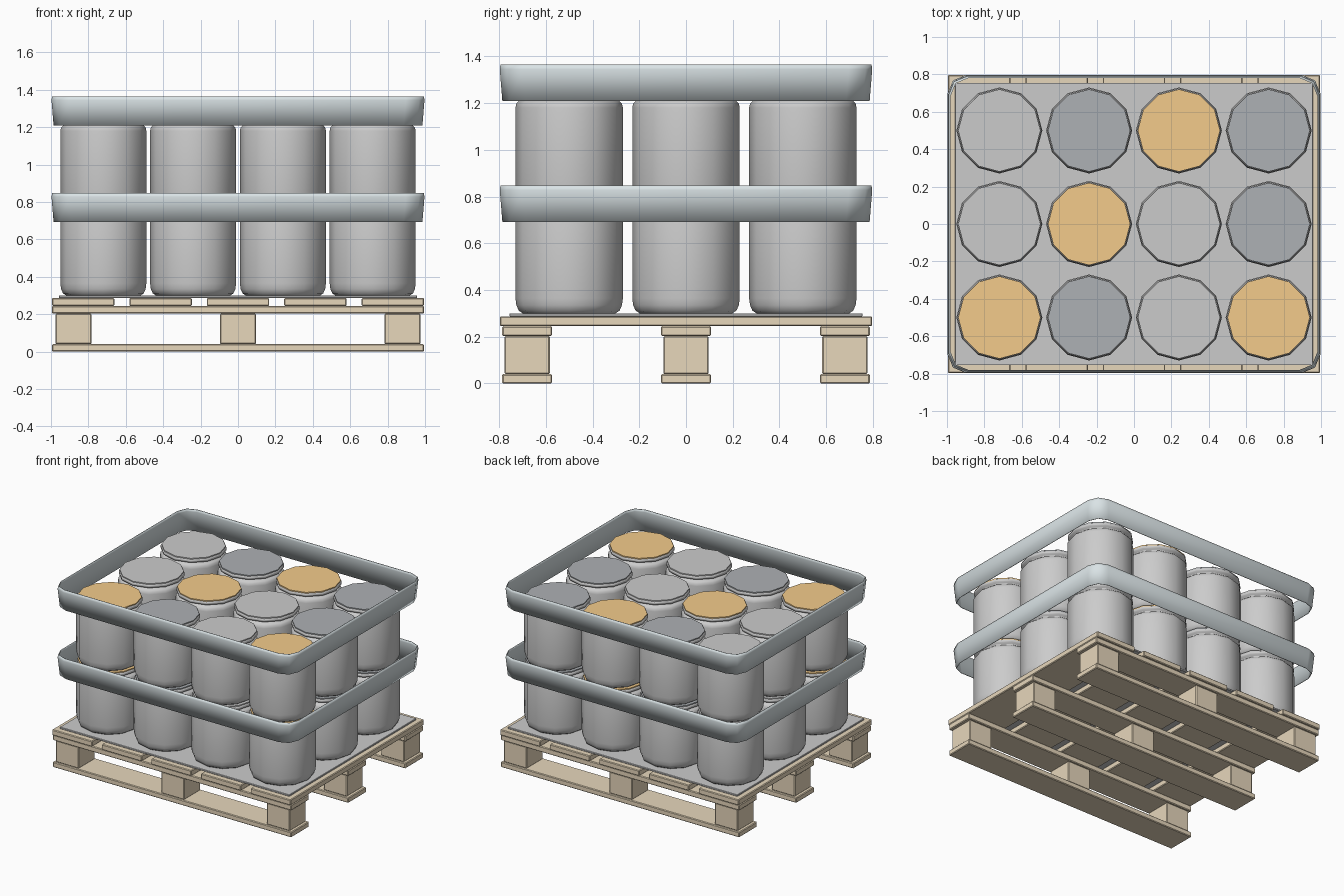
import bpy, bmesh, math

if "Cube" in bpy.data.objects:
    bpy.data.objects.remove(bpy.data.objects["Cube"])


def material(name, rgb):
    m = bpy.data.materials.new(name)
    m.diffuse_color = (*rgb, 1)
    m.use_nodes = True
    m.node_tree.nodes["Principled BSDF"].inputs["Base Color"].default_value = m.diffuse_color
    return m


WOOD = material("wood", (0.80, 0.68, 0.50))
BAND = material("band_blue_grey", (0.70, 0.77, 0.79))
ORANGE = material("lid_orange", (0.90, 0.60, 0.26))
DARK = material("lid_dark", (0.42, 0.44, 0.46))


def add(name, mesh, mat=None, loc=(0, 0, 0)):
    ob = bpy.data.objects.new(name, mesh)
    ob.location = loc
    if mat and not mesh.materials:
        mesh.materials.append(mat)
    bpy.context.collection.objects.link(ob)
    return ob


def box(name, x, y, z, mat=None, bevel=0.005):
    bm = bmesh.new()
    bmesh.ops.create_cube(bm, size=1)
    for v in bm.verts:
        v.co = [lo + (c + 0.5) * (hi - lo) for c, (lo, hi) in zip(v.co, (x, y, z))]
    bmesh.ops.bevel(bm, geom=bm.edges[:], offset=bevel, segments=1, affect='EDGES')
    me = bpy.data.meshes.new(name)
    bm.to_mesh(me)
    bm.free()
    return add(name, me, mat)


def lathe(name, profile, sides=12):
    """Closed solid of revolution from (radius, height) points, bottom to top."""
    bm = bmesh.new()
    rings = [[bm.verts.new((r * math.cos(2 * math.pi * i / sides),
                            r * math.sin(2 * math.pi * i / sides), z))
              for i in range(sides)] for r, z in profile]
    for a, b in zip(rings, rings[1:]):
        for i in range(sides):
            j = (i + 1) % sides
            bm.faces.new((a[i], a[j], b[j], b[i])).smooth = True
    bm.faces.new(rings[0][::-1])
    bm.faces.new(rings[-1])
    for e in bm.edges:
        e.smooth = e.calc_face_angle(0) < math.radians(40)
    me = bpy.data.meshes.new(name)
    bm.to_mesh(me)
    bm.free()
    return me


# Pallet: three runners of bottom board, blocks and stringer board
for row, yc in zip(("front", "middle", "back"), (-0.68, 0, 0.68)):
    ys = (yc - 0.107, yc + 0.107)
    box(f"bottom_board_{row}", (-0.995, 0.995), ys, (0, 0.04), WOOD)
    box(f"stringer_board_{row}", (-0.995, 0.995), ys, (0.203, 0.245), WOOD)
    for col, xc in zip(("left", "middle", "right"), (-0.88, 0, 0.88)):
        box(f"block_{row}_{col}", (xc - 0.096, xc + 0.096),
            (yc - 0.097, yc + 0.097), (0.04, 0.203), WOOD)

# Pallet deck boards and the slip sheet on top
for i in range(5):
    xc = (i - 2) * 0.414
    box(f"deck_board_{i + 1}", (xc - 0.167, xc + 0.167), (-0.797, 0.797), (0.245, 0.287), WOOD)
box("slip_sheet", (-0.957, 0.957), (-0.755, 0.755), (0.287, 0.3), None, 0.002)

# Shared drum and lid meshes
drum = lathe("drum", [(0.198, 0), (0.216, 0.012), (0.226, 0.035), (0.23, 0.065),
                      (0.23, 0.40), (0.226, 0.418), (0.214, 0.43), (0.204, 0.433),
                      (0.204, 0.446), (0.226, 0.448), (0.226, 0.466), (0.22, 0.47)])
LID = [(0.22, 0.469), (0.22, 0.478)]
lids = {key: lathe(f"lid_{key}", LID) for key in "GDO"}
colours = {"G": None, "D": DARK, "O": ORANGE}

# Two layers of drums; colour pattern listed from the back row to the front row
for layer, z in (("lower", 0.30), ("upper", 0.78)):
    for r, row in enumerate(("GDOD", "GOGD", "ODGO")):
        for c, key in enumerate(row):
            loc = (-0.72 + 0.48 * c, 0.5 - 0.5 * r, z)
            add(f"drum_{layer}_{r + 1}_{c + 1}", drum, None, loc)
            add(f"lid_{layer}_{r + 1}_{c + 1}", lids[key], colours[key], loc)


def outline(hx, hy, rad, steps=2):
    pts = []
    for q, (sx, sy) in enumerate(((1, 1), (-1, 1), (-1, -1), (1, -1))):
        for k in range(steps + 1):
            a = math.pi / 2 * (q + k / steps)
            pts.append((sx * (hx - rad) + rad * math.cos(a),
                        sy * (hy - rad) + rad * math.sin(a)))
    return pts


# Thin bands around each layer, slightly narrower at the lower edge
for name, z0, z1 in (("lower_band", 0.692, 0.848), ("upper_band", 1.208, 1.365)):
    bm = bmesh.new()
    rings = [[bm.verts.new((x, y, z)) for x, y in outline(0.997 - d, 0.797 - d, 0.1)]
             for z, d in ((z0, 0.011), (z1 - 0.02, 0), (z1, 0.003))]
    for a, b in zip(rings, rings[1:]):
        for i in range(len(a)):
            j = (i + 1) % len(a)
            bm.faces.new((a[i], a[j], b[j], b[i]))
    me = bpy.data.meshes.new(name)
    bm.to_mesh(me)
    bm.free()
    ob = add(name, me, BAND)
    wall = ob.modifiers.new("wall", 'SOLIDIFY')
    wall.thickness = 0.006
    wall.offset = -1
    bpy.context.view_layer.objects.active = ob
    ob.select_set(True)
    bpy.ops.object.shade_smooth_by_angle(angle=math.radians(50))
    ob.select_set(False)
